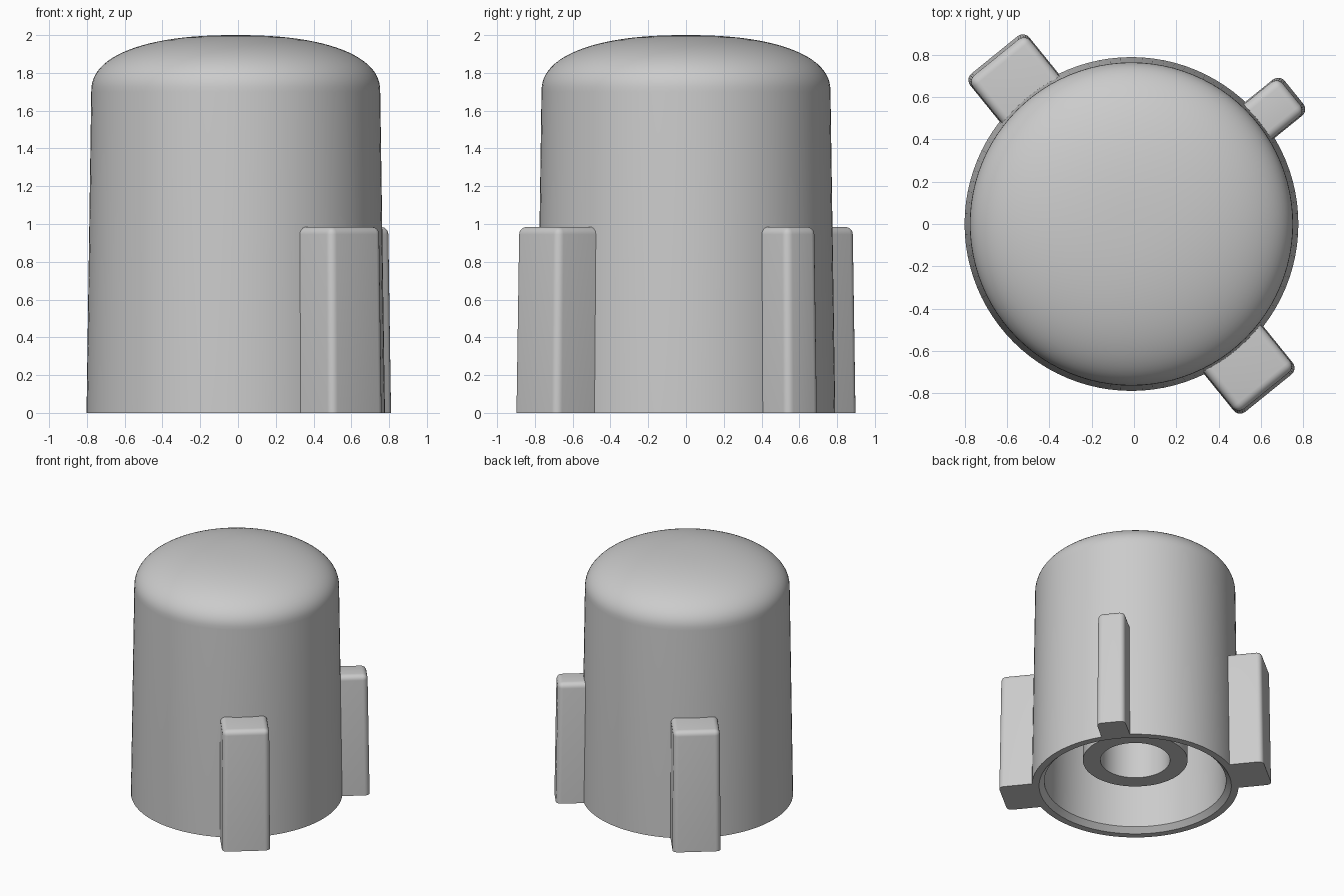
import bpy, bmesh, math
from mathutils import Matrix, Vector

cube = bpy.data.objects.get("Cube")
if cube:
    bpy.data.objects.remove(cube, do_unlink=True)

AXIS = Vector((-0.012, 0, 0))

grey = bpy.data.materials.new("plain grey")
grey.use_nodes = True
grey.diffuse_color = (0.6, 0.6, 0.6, 1)
grey.node_tree.nodes["Principled BSDF"].inputs["Base Color"].default_value = (0.6, 0.6, 0.6, 1)


def finish(bm, name, angle=35):
    bmesh.ops.recalc_face_normals(bm, faces=bm.faces[:])
    mesh = bpy.data.meshes.new(name)
    bm.to_mesh(mesh)
    bm.free()
    mesh.materials.append(grey)
    obj = bpy.data.objects.new(name, mesh)
    obj.location = AXIS
    bpy.context.collection.objects.link(obj)
    bpy.ops.object.select_all(action='DESELECT')
    obj.select_set(True)
    bpy.context.view_layer.objects.active = obj
    bpy.ops.object.shade_smooth_by_angle(angle=math.radians(angle))
    return obj


def lathe(name, profile, closed=False, steps=96):
    """Turn a radius/height profile around the vertical axis."""
    bm = bmesh.new()
    verts = [bm.verts.new((r, 0, z)) for r, z in profile]
    edges = [bm.edges.new(pair) for pair in zip(verts, verts[1:])]
    if closed:
        edges.append(bm.edges.new((verts[-1], verts[0])))
    bmesh.ops.spin(bm, geom=verts + edges, cent=(0, 0, 0), axis=(0, 0, 1),
                   angle=math.tau, steps=steps)
    bmesh.ops.remove_doubles(bm, verts=bm.verts[:], dist=1e-4)
    return finish(bm, name)


def lug(name, direction, reach, half_width, height=0.985, inner=0.745):
    """Drafted block with rounded outer and top edges, sharp at the foot."""
    bm = bmesh.new()
    bmesh.ops.create_cube(bm, size=1)
    for v in bm.verts:
        top, out = v.co.z > 0, v.co.x > 0
        draft = 0.015 if top else 0
        v.co = ((reach - draft) if out else (inner - draft),
                math.copysign(half_width - draft / 3, v.co.y),
                height if top else 0)
    rounded = [e for e in bm.edges
               if all(v.co.x > 0.85 for v in e.verts) and any(v.co.z > 0 for v in e.verts)
               or all(v.co.z > 0.5 for v in e.verts) and any(v.co.x > 0.85 for v in e.verts)]
    bmesh.ops.bevel(bm, geom=rounded, offset=0.04, segments=5, profile=0.5,
                    affect='EDGES', clamp_overlap=True)
    bmesh.ops.rotate(bm, verts=bm.verts[:], cent=(0, 0, 0),
                     matrix=Matrix.Rotation(math.radians(direction), 3, 'Z'))
    return finish(bm, name)


# Hollow cap: inside ceiling, inner wall, chamfered mouth, outer wall, crown
crown = []
for i in range(25):
    a = math.pi / 2 * i / 24
    crown.append((0.765 * math.cos(a) ** (2 / 2.3), 1.7 + 0.3 * math.sin(a) ** (2 / 2.3)))
crown[-1] = (0, 2)
lathe("cap_shell", [(0, 1.78), (0.67, 1.7), (0.695, 0.04), (0.735, 0), (0.79, 0)] + crown)

# Inner tube hanging from the ceiling
lathe("inner_tube", [(0.266, 0.225), (0.4, 0.225), (0.4, 1.8), (0.266, 1.8)], closed=True)

# Outer lugs
lug("front_left_lug", -51, 1.03, 0.18)
lug("back_right_lug", 129, 1.03, 0.18)
lug("back_left_small_lug", 39, 0.99, 0.11)
